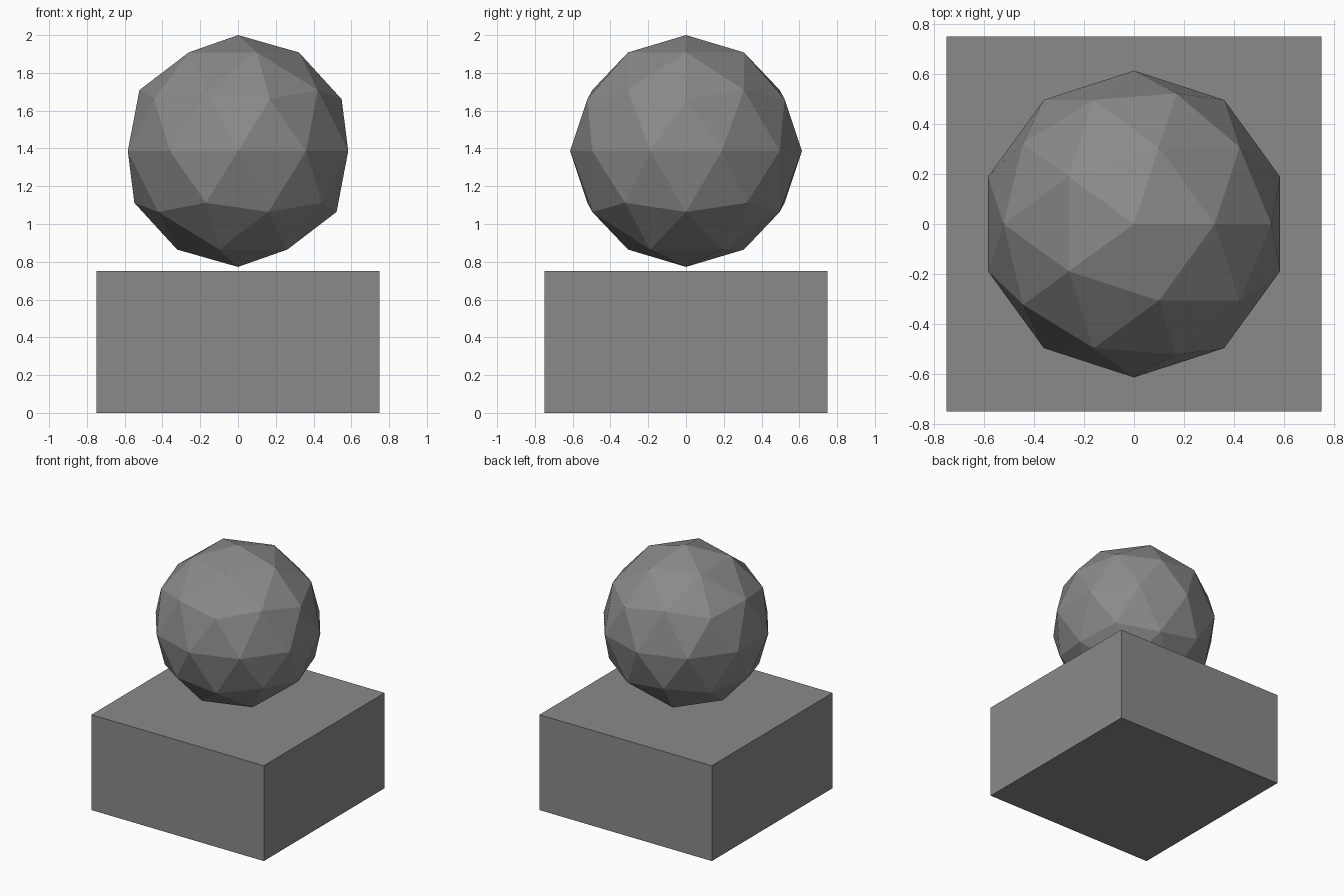
import bpy

if "Cube" in bpy.data.objects:
    bpy.data.objects.remove(bpy.data.objects["Cube"])

# One shared grey
grey = bpy.data.materials.new("mid_grey")
grey.diffuse_color = (0.26, 0.25, 0.25, 1.0)
grey.use_nodes = True
grey.node_tree.nodes["Principled BSDF"].inputs["Base Color"].default_value = grey.diffuse_color


def finish(name):
    obj = bpy.context.object
    obj.name = name
    obj.data.materials.clear()
    obj.data.materials.append(grey)
    return obj


# Square block base
bpy.ops.mesh.primitive_cube_add(size=1, location=(0, 0, 0.375))
base = finish("base_block")
base.scale = (1.5, 1.5, 0.75)

# Faceted ball hovering just above the base
bpy.ops.mesh.primitive_ico_sphere_add(subdivisions=2, radius=0.6135,
                                      location=(0, 0, 1.3865))
finish("faceted_ball")
